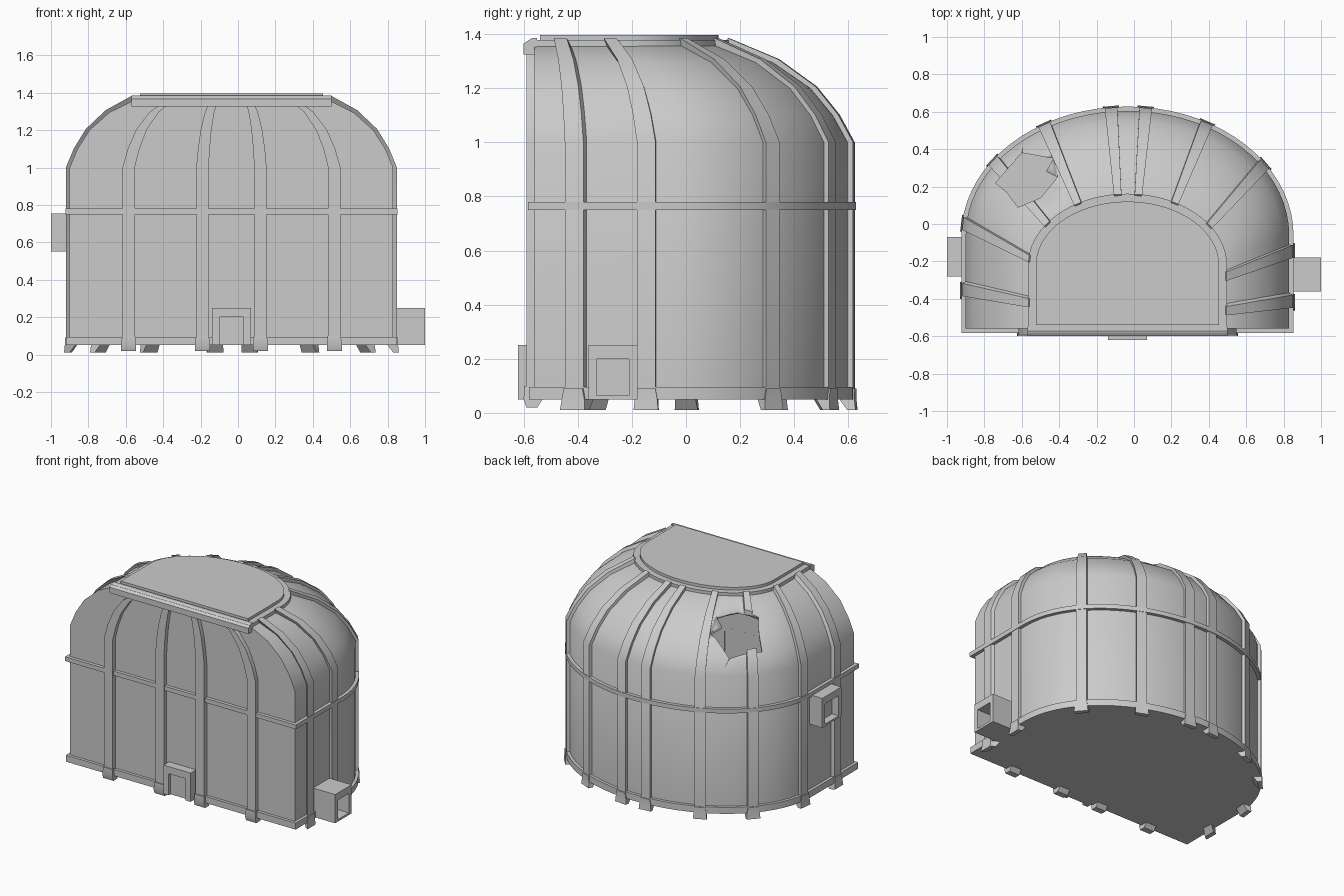
import bpy, bmesh, math
from mathutils import Matrix

if "Cube" in bpy.data.objects:
    bpy.data.objects.remove(bpy.data.objects["Cube"])

CX, FRONT = -0.035, -0.56
PI = math.pi
# roof profile: (inward fraction, height)
PROFILE = [(0, 0.05), (0, 1.0), (0.12, 1.1), (0.3, 1.2), (0.6, 1.295), (1, 1.365)]


def outline(u, rx, cy, ry, o):
    """D-shaped plan: u in 0..pi is the curved back, beyond it the straight sides."""
    if 0 <= u <= PI:
        return (rx + o) * math.cos(u), cy + (ry + o) * math.sin(u)
    t = -u if u < 0 else u - PI
    return (rx + o) * (1 if u < 0 else -1), cy + (FRONT - o - cy) * t


def surf(u, s, z, o=0.0):
    a = outline(u, 0.865, -0.06, 0.665, o)
    b = outline(u, 0.51, -0.22, 0.36, o)
    return (CX + a[0] + (b[0] - a[0]) * s, a[1] + (b[1] - a[1]) * s, z + o * s)


US = [-1] + [PI * i / 36 for i in range(37)] + [PI + 1]


def finish(bm, name, angle=30):
    bmesh.ops.recalc_face_normals(bm, faces=bm.faces)
    me = bpy.data.meshes.new(name)
    bm.to_mesh(me)
    bm.free()
    ob = bpy.data.objects.new(name, me)
    bpy.context.collection.objects.link(ob)
    bpy.ops.object.select_all(action='DESELECT')
    ob.select_set(True)
    bpy.context.view_layer.objects.active = ob
    bpy.ops.object.shade_smooth_by_angle(angle=math.radians(angle))
    return ob


def skin(name, loops, wrap=False):
    """Bridge closed loops; cap the ends, or join last to first when wrap is set."""
    bm = bmesh.new()
    rows = [[bm.verts.new(p) for p in lp] for lp in loops]
    n = len(rows[0])
    pairs = list(zip(rows, rows[1:])) + ([(rows[-1], rows[0])] if wrap else [])
    for a, b in pairs:
        for i in range(n):
            j = (i + 1) % n
            bm.faces.new((a[i], a[j], b[j], b[i]))
    if not wrap:
        bm.faces.new(rows[0])
        bm.faces.new(rows[-1])
    return finish(bm, name)


def boxes(name, specs):
    """Several (min, max) boxes in one object."""
    bm = bmesh.new()
    for lo, hi in specs:
        c = [(a + b) / 2 for a, b in zip(lo, hi)]
        d = [b - a for a, b in zip(lo, hi)]
        bmesh.ops.create_cube(bm, size=1, matrix=Matrix.Translation(c) @ Matrix.Diagonal((*d, 1)))
    return finish(bm, name)


def cut(ob, cutter):
    m = ob.modifiers.new("hole", 'BOOLEAN')
    m.operation, m.solver, m.object = 'DIFFERENCE', 'EXACT', cutter


# jagged breach in the roof
HOLE = [(-0.60, 0.38), (-0.43, 0.35), (-0.47, 0.28), (-0.41, 0.25),
        (-0.50, 0.14), (-0.62, 0.09), (-0.68, 0.17), (-0.74, 0.22)]
cutter = skin("breach_cutter", [[(x, y, z) for x, y in HOLE] for z in (1.0, 1.6)])
cutter.hide_render = True
cutter.hide_viewport = True

# hollow domed shell
shell = skin("shell", [[surf(u, s, z) for u in US] for s, z in PROFILE])
sol = shell.modifiers.new("thickness", 'SOLIDIFY')
sol.thickness, sol.offset = 0.015, -1
cut(shell, cutter)

# base plinth and horizontal band
skin("base", [[surf(u, 0, z, 0.02) for u in US] for z in (0.05, 0.095)])
skin("band", [[surf(u, 0, z, o) for u in US]
              for z, o in ((0.75, -0.01), (0.75, 0.023), (0.78, 0.023), (0.78, -0.01))], wrap=True)

# vertical ribs on curved back and sides, each with a splayed foot
RIBS = [-0.68, -0.167, 0.59, 1.07, 1.46, 1.67, 2.098, 2.52, 3.05, PI + 0.56]
for k, u in enumerate(RIBS):
    speed = math.hypot(0.865 * math.sin(u), 0.665 * math.cos(u)) if 0 <= u <= PI else 0.5
    h = 0.033 / speed

    def section(s, z, lo, hi, w):
        return [surf(u - w, s, z, lo), surf(u + w, s, z, lo), surf(u + w, s, z, hi), surf(u - w, s, z, hi)]
    rib = skin(f"rib_{k}", [section(s, z, -0.008, 0.02, h) for s, z in PROFILE])
    if u == 2.52:
        cut(rib, cutter)
    skin(f"rib_foot_{k}", [section(0, 0.09, 0.0, 0.026, h), section(0, 0.05, -0.03, 0.026, h * 1.2),
                           section(0, 0.01, 0.0, 0.03, h * 1.3)])

# ribs on the flat front, bending inward with the roof
for k, c in enumerate((-0.55, -0.155, 0.155, 0.55)):
    def bar(s, z, w, y0, y1):
        f = 1 - 0.41 * s
        a, b = CX + (c - w) * f, CX + (c + w) * f
        return [(a, y0, z), (b, y0, z), (b, y1, z), (a, y1, z)]
    skin(f"front_rib_{k}", [bar(s, z, 0.033, -0.55, -0.59) for s, z in PROFILE])
    skin(f"front_foot_{k}", [bar(0, 0.1, 0.035, -0.56, -0.598), bar(0, 0.05, 0.04, -0.53, -0.60),
                             bar(0, 0.02, 0.04, -0.55, -0.59)])

# roof cap: rim, raised plate and front fascia
skin("roof_rim", [[surf(u, 1, z - o, o) for u in US] for z, o in ((1.335, 0.022), (1.378, 0.022))])
skin("roof_plate", [[surf(u, 1, z - o, o) for u in US]
                    for z, o in ((1.36, -0.02), (1.397, -0.02))])
fascia = [(-0.55, 1.325), (-0.6, 1.325), (-0.6, 1.365), (-0.57, 1.385), (-0.55, 1.385)]
skin("roof_fascia", [[(x, y, z) for y, z in fascia] for x in (-0.57, 0.5)])

# front doorway
boxes("front_doorway", [((-0.14, -0.62, 0.05), (-0.10, -0.55, 0.25)),
                        ((0.03, -0.62, 0.05), (0.07, -0.55, 0.25)),
                        ((-0.10, -0.62, 0.2), (0.03, -0.55, 0.25)),
                        ((-0.10, -0.60, 0.05), (0.03, -0.55, 0.2))])


def side_port(name, x0, x1, back, y0, y1, z0, z1):
    """Boxy porch on a side wall, open outward."""
    w = 0.03
    a, b = min(x0, x1), max(x0, x1)
    p, q = min(x0, back), max(x0, back)
    boxes(name, [((a, y0, z0), (b, y0 + w, z1)), ((a, y1 - w, z0), (b, y1, z1)),
                 ((a, y0 + w, z1 - 0.05), (b, y1 - w, z1)),
                 ((a, y0 + w, z0), (b, y1 - w, z0 + 0.015)),
                 ((p, y0 + w, z0 + 0.015), (q, y1 - w, z1 - 0.05))])


side_port("right_porch", 0.81, 1.0, 0.90, -0.36, -0.18, 0.05, 0.25)
side_port("left_hatch", -0.88, -1.0, -0.95, -0.28, -0.07, 0.55, 0.755)
